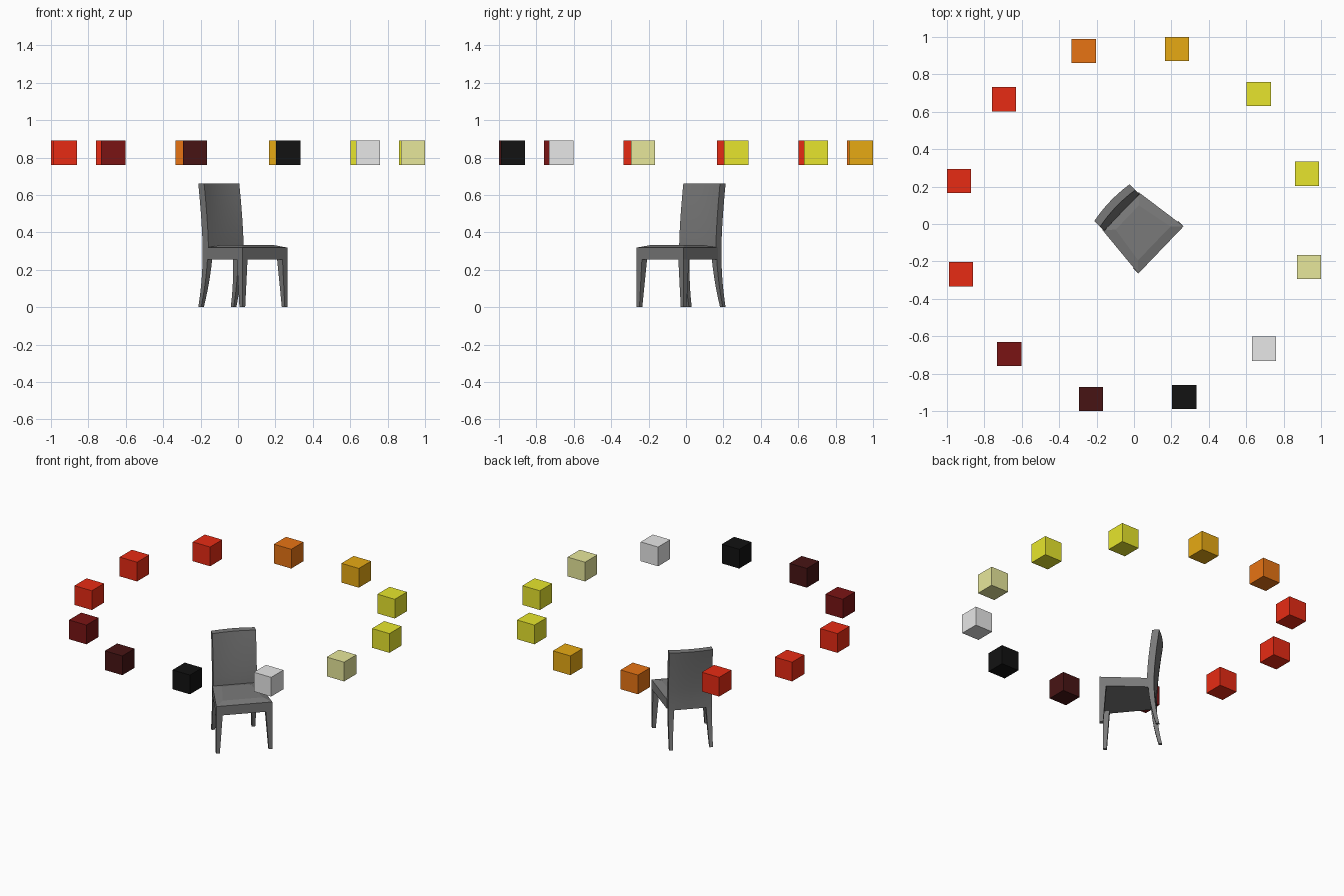
import bpy, bmesh, math

default = bpy.data.objects.get("Cube")
if default:
    bpy.data.objects.remove(default, do_unlink=True)

TURN = math.radians(46.2)      # the chair faces a corner of the ring
SEAT_BOTTOM, SEAT_EDGE, SEAT_CROWN, TOP = 0.255, 0.318, 0.331, 0.66
FRONT_Y, FRONT_W, BACK_W = -0.2, 0.175, 0.136


def material(name, colour):
    m = bpy.data.materials.new(name)
    m.use_nodes = True
    m.diffuse_color = (*colour, 1)
    m.node_tree.nodes["Principled BSDF"].inputs["Base Color"].default_value = (*colour, 1)
    return m


red = material("red", (0.8, 0.024, 0.007))
dark_red = material("dark red", (0.193, 0.007, 0.007))
maroon = material("maroon", (0.064, 0.007, 0.007))
black = material("black", (0.006, 0.006, 0.006))
white = material("soft white", (0.8, 0.8, 0.8))
cream = material("cream", (0.8, 0.8, 0.328))
yellow = material("yellow", (0.8, 0.785, 0.026))
gold = material("gold", (0.8, 0.4, 0.007))
orange = material("orange", (0.8, 0.174, 0.007))
grey = material("chair grey", (0.193, 0.193, 0.193))


def finish(name, bm, mat):
    bmesh.ops.recalc_face_normals(bm, faces=bm.faces)
    mesh = bpy.data.meshes.new(name)
    bm.to_mesh(mesh)
    bm.free()
    mesh.materials.append(mat)
    obj = bpy.data.objects.new(name, mesh)
    bpy.context.collection.objects.link(obj)
    return obj


def loft(name, rings, smooth=True):
    """Skin a stack of closed rings, cap both ends and turn it with the chair."""
    bm = bmesh.new()
    loops = [[bm.verts.new(p) for p in ring] for ring in rings]
    n = len(loops[0])
    for a, b in zip(loops, loops[1:]):
        for i in range(n):
            j = (i + 1) % n
            bm.faces.new((a[i], a[j], b[j], b[i]))
    bm.faces.new(loops[0])
    bm.faces.new(loops[-1])
    obj = finish(name, bm, grey)
    obj.rotation_euler.z = TURN
    if smooth:
        bpy.ops.object.select_all(action="DESELECT")
        obj.select_set(True)
        bpy.context.view_layer.objects.active = obj
        bpy.ops.object.shade_smooth_by_angle(angle=math.radians(30))
    return obj


def spine(z):
    """Depth of the chair's rear surface: it sweeps back above and below the seat."""
    up = max(0, (z - 0.32) / 0.34)
    down = max(0, (0.28 - z) / 0.28)
    return 0.132 + 0.032 * (up ** 1.5 + down ** 2)


# Seat: a tapered block with a slightly crowned top
def seat_ring(z, inset=0.0):
    f, b = FRONT_W - inset, 0.14 - inset
    y0, y1 = FRONT_Y + inset, 0.1 - inset
    return [(-f, y0, z), (f, y0, z), (b, y1, z), (-b, y1, z)]


loft("seat", [seat_ring(SEAT_BOTTOM), seat_ring(SEAT_EDGE),
              seat_ring(SEAT_CROWN, 0.05)], smooth=False)


# Backrest: a curved slab, bowed across its width
def back_ring(z, columns=8, thick=0.043):
    bow = 0.012 * (z - SEAT_BOTTOM) / (TOP - SEAT_BOTTOM)
    steps = [2 * i / columns - 1 for i in range(columns + 1)]
    rear = [(BACK_W * t, spine(z) + bow * (1 - t * t), z) for t in steps]
    front = [(x, y - thick, z) for x, y, z in reversed(rear)]
    return rear + front


rows = 10
loft("backrest", [back_ring(SEAT_BOTTOM + (TOP - SEAT_BOTTOM) * i / rows)
                  for i in range(rows + 1)])


# Legs: tapered towards the foot, outer corner kept in line with the seat
def leg_ring(side, x, y, size, inward, z):
    x2, y2 = x - size, y + inward * size
    return [(side * x, y, z), (side * x2, y, z), (side * x2, y2, z), (side * x, y2, z)]


for side, label in ((1, "left"), (-1, "right")):
    loft(f"front_leg_{label}",
         [leg_ring(side, FRONT_W, FRONT_Y, s, 1, z)
          for z, s in ((0, 0.022), (SEAT_BOTTOM, 0.04))], smooth=False)
    heights = [SEAT_BOTTOM * i / 6 for i in range(7)]
    loft(f"back_leg_{label}",
         [leg_ring(side, BACK_W, spine(z), 0.021 + 0.06 * z, -1, z) for z in heights])

# Ring of floating cubes, counter-clockwise from the left side
ring_colours = [yellow, yellow, gold, orange, red, red, red,
                dark_red, maroon, black, white, cream]
for i, mat in enumerate(ring_colours):
    angle = math.radians(16.2 + 30 * i)
    bm = bmesh.new()
    bmesh.ops.create_cube(bm, size=0.13)
    cube = finish(f"ring_cube_{i + 1}", bm, mat)
    cube.location = (0.963 * math.cos(angle), 0.963 * math.sin(angle), 0.826)
